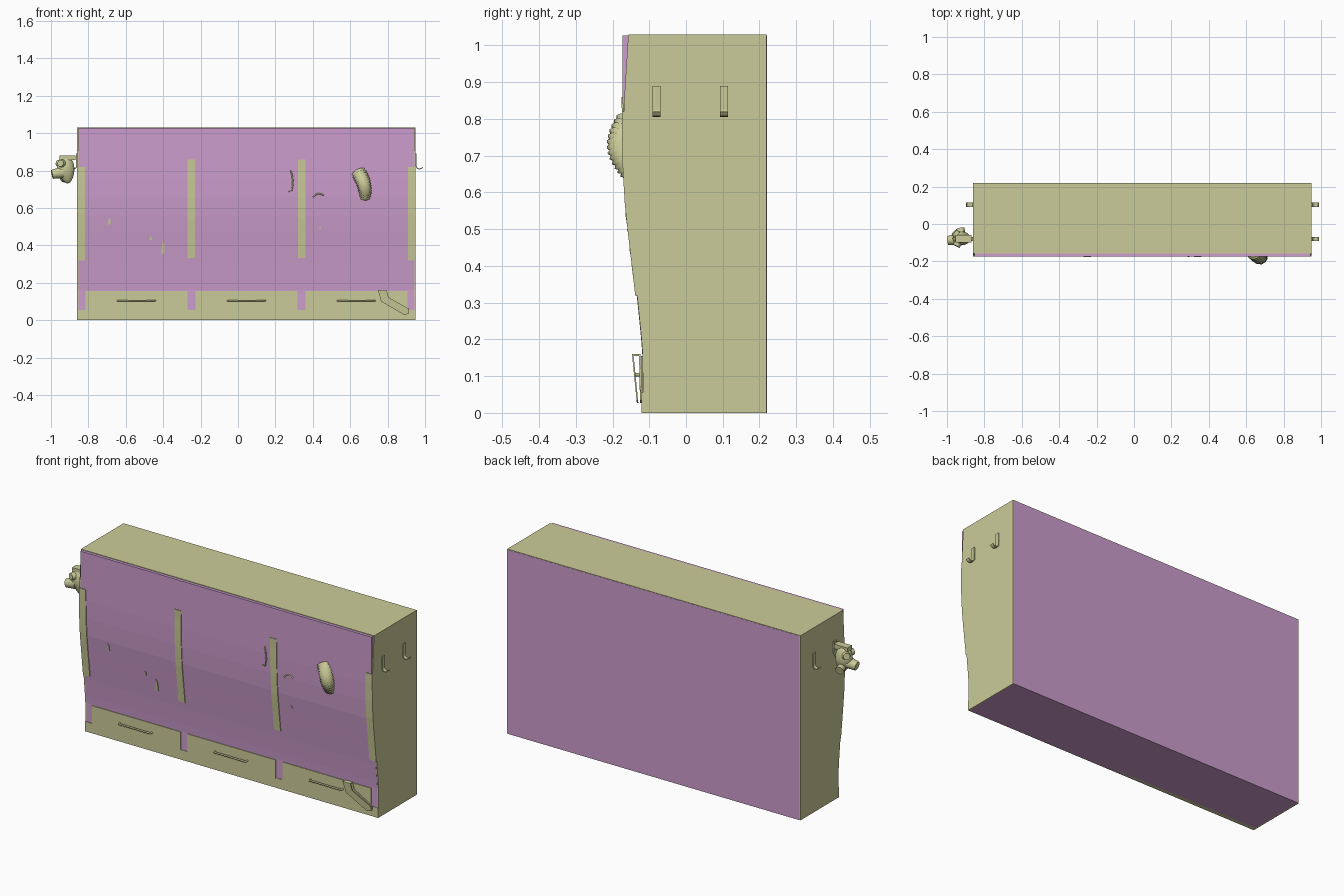
import bpy, bmesh, math
from mathutils import Vector, Matrix

if "Cube" in bpy.data.objects:
    bpy.data.objects.remove(bpy.data.objects["Cube"])

def material(name, rgb):
    m = bpy.data.materials.new(name)
    m.diffuse_color = (*rgb, 1)
    m.use_nodes = True
    m.node_tree.nodes["Principled BSDF"].inputs["Base Color"].default_value = m.diffuse_color
    return m

OLIVE = material("pale olive", (0.60, 0.60, 0.32))
PINK = material("dusty pink", (0.61, 0.34, 0.61))

def finish(name, bm, mat, smooth=False):
    bmesh.ops.recalc_face_normals(bm, faces=bm.faces)
    me = bpy.data.meshes.new(name)
    bm.to_mesh(me)
    bm.free()
    me.materials.append(mat)
    ob = bpy.data.objects.new(name, me)
    bpy.context.collection.objects.link(ob)
    if smooth:
        bpy.ops.object.select_all(action='DESELECT')
        ob.select_set(True)
        bpy.context.view_layer.objects.active = ob
        bpy.ops.object.shade_smooth_by_angle(angle=math.radians(35))
    return ob

def prism(name, pts, direction, mat, smooth=False):
    """Extrude a closed 3D outline along a direction."""
    bm = bmesh.new()
    f = bm.faces.new([bm.verts.new(p) for p in pts])
    r = bmesh.ops.extrude_face_region(bm, geom=[f])
    bmesh.ops.translate(bm, verts=[v for v in r['geom'] if isinstance(v, bmesh.types.BMVert)],
                        vec=Vector(direction))
    return finish(name, bm, mat, smooth)

def along_x(name, yz, x0, x1, mat, smooth=False):
    return prism(name, [(x0, y, z) for y, z in yz], (x1 - x0, 0, 0), mat, smooth)

def box(name, x, y, z, mat):
    return along_x(name, [(y[0], z[0]), (y[1], z[0]), (y[1], z[1]), (y[0], z[1])], x[0], x[1], mat)

def tube(name, pts, r, mat, radii=None, sides=3):
    """Round tube along a list of points, optional radius per point."""
    cu = bpy.data.curves.new(name, 'CURVE')
    cu.dimensions = '3D'
    cu.bevel_depth = r
    cu.bevel_resolution = sides
    cu.use_fill_caps = True
    sp = cu.splines.new('POLY')
    sp.points.add(len(pts) - 1)
    for i, p in enumerate(pts):
        sp.points[i].co = (*p, 1)
        sp.points[i].radius = radii[i] if radii else 1
    cu.materials.append(mat)
    ob = bpy.data.objects.new(name, cu)
    bpy.context.collection.objects.link(ob)
    return ob

# Front curve of the cabinet, as (y, z) from bottom to top
FRONT = [(-0.118, 0), (-0.119, 0.16), (-0.122, 0.2), (-0.132, 0.3), (-0.141, 0.38), (-0.153, 0.48),
         (-0.162, 0.56), (-0.168, 0.66), (-0.170, 0.76), (-0.170, 0.84)]

def front_y(z):
    for (y0, z0), (y1, z1) in zip(FRONT, FRONT[1:]):
        if z <= z1:
            return y0 + (y1 - y0) * (z - z0) / (z1 - z0)
    return -0.172

# Main body with the overhanging hood at the top
along_x("cabinet_body", FRONT + [(-0.173, 0.84), (-0.173, 1.027), (0.22, 1.027), (0.22, 0)],
        -0.852, 0.944, PINK)
box("top_panel", (-0.86, 0.95), (-0.157, 0.219), (1.02, 1.03), OLIVE)

# Side panels
side = [(y + 0.001, z) for y, z in FRONT] + [(-0.157, 1.03), (0.219, 1.03), (0.219, 0)]
for nm, a, b in (("left_side", -0.86, -0.851), ("right_side", 0.943, 0.95)):
    along_x(nm, side, a, b, OLIVE)

# Door posts following the curved front
def post(name, x0, x1, z0, z1):
    zs = [z0 + (z1 - z0) * i / 10 for i in range(11)]
    outer = [(front_y(z) - 0.004, z) for z in zs]
    inner = [(front_y(z) + 0.01, z) for z in reversed(zs)]
    along_x(name, outer + inner, x0, x1, OLIVE)

post("left_edge_post", -0.86, -0.818, 0.32, 0.82)
post("right_edge_post", 0.908, 0.95, 0.32, 0.82)
post("left_divider", -0.27, -0.23, 0.333, 0.86)
post("right_divider", 0.32, 0.36, 0.333, 0.86)

# Base strip, drawers and handles
box("base_strip", (-0.86, 0.95), (-0.121, -0.1), (0, 0.055), OLIVE)
for i in range(3):
    c = -0.543 + 0.588 * i
    box(f"drawer_{i+1}", (c - 0.273, c + 0.273), (-0.123, -0.1), (0.05, 0.155), OLIVE)
    tube(f"drawer_handle_{i+1}", [(c - 0.1, -0.12, 0.104), (c - 0.095, -0.136, 0.104),
         (c + 0.095, -0.136, 0.104), (c + 0.1, -0.12, 0.104)], 0.005, OLIVE)

# J-shaped coat hooks on both sides
for s, x in ((-1, -0.86), (1, 0.95)):
    for j, y in enumerate((-0.08, 0.103)):
        arc = [math.pi * (1 + k / 8) for k in range(8)]
        path = [(0.004, 0.89)] + [(0.0245 + 0.0205 * math.cos(a), 0.826 + 0.0205 * math.sin(a)) for a in arc]
        inner = [(0.009, 0.89)] + [(0.0245 + 0.0155 * math.cos(a), 0.826 + 0.0155 * math.sin(a)) for a in arc]
        outline = path + inner[::-1]
        prism(f"hook_{'left' if s < 0 else 'right'}_{j+1}",
              [(x + s * (a - 0.004), y - 0.011, z) for a, z in outline], (0, 0.022, 0), OLIVE)

# Ribbed hose bulging through the front
pts, radii = [], []
n = 27
for i in range(n):
    t = i / (n - 1)
    pts.append((0.645 + 0.035 * t + 0.012 * math.sin(math.pi * t),
                -0.148 - 0.029 * math.sin(math.pi * t), 0.79 - 0.135 * t))
    radii.append((1.0 if i % 2 else 0.8) * (1.0 - 0.28 * t))
tube("ribbed_hose", pts, 0.046, OLIVE, radii, 4)

# Breathing mask hung on the left hook
bm = bmesh.new()
bmesh.ops.create_icosphere(bm, subdivisions=3, radius=1)
for v in bm.verts:
    x, y, z = v.co
    w = 1 - 0.3 * max(0, -z)
    v.co = (-0.922 + 0.048 * x * w + 0.012 * max(0, -z), -0.077 + 0.037 * y * w, 0.805 + 0.075 * z)
finish("mask_face", bm, OLIVE, True)

def can(name, c, axis, r1, r2, h):
    bm = bmesh.new()
    bmesh.ops.create_cone(bm, cap_ends=True, segments=16, radius1=r1, radius2=r2, depth=h)
    rot = Vector((0, 0, 1)).rotation_difference(Vector(axis)).to_matrix().to_4x4()
    bmesh.ops.transform(bm, verts=bm.verts, matrix=Matrix.Translation(c) @ rot)
    finish(name, bm, OLIVE, True)

can("mask_snout", (-0.965, -0.085, 0.785), (-1, -0.1, -0.2), 0.032, 0.024, 0.06)
can("mask_filter", (-0.925, -0.045, 0.765), (-0.2, 1, -0.3), 0.02, 0.024, 0.04)
can("mask_eye_front", (-0.945, -0.11, 0.838), (-0.5, -1, 0.1), 0.022, 0.018, 0.02)
can("mask_eye_back", (-0.955, -0.05, 0.838), (-0.8, 0.8, 0.2), 0.022, 0.018, 0.02)
box("mask_strap_top", (-0.955, -0.87), (-0.1, -0.06), (0.855, 0.88), OLIVE)

# Bent strap hanging over the right drawer: two plies of a loop
strap = [(0.748, 0.16), (0.795, 0.16), (0.805, 0.122), (0.915, 0.06), (0.915, 0.035),
         (0.89, 0.027), (0.765, 0.1)]
for nm, y0, k in (("strap_front", -0.133, 0.1), ("strap_back", -0.125, 0.02)):
    prism(nm, [(x, y0 - k * (z - 0.02), z) for x, z in strap], (0, 0.004, 0), OLIVE)
box("strap_fold", (0.75, 0.795), (-0.147, -0.126), (0.155, 0.16), OLIVE)

# Small bits of hanging clothing and gear poking through the front
for i, (x, z, w, h) in enumerate(((-0.69, 0.53, 0.009, 0.02), (-0.467, 0.44, 0.006, 0.012),
                                  (-0.402, 0.39, 0.01, 0.034), (0.438, 0.497, 0.006, 0.006))):
    y = front_y(z)
    prism(f"gear_tip_{i+1}", [(x - w, front_y(z - h) - 0.004, z - h), (x + w, front_y(z - h) - 0.004, z - h),
          (x + w * 0.8, y - 0.006, z + h * 0.4), (x, front_y(z + h) - 0.003, z + h)], (0, 0.012, 0), OLIVE)
tube("hanging_cord", [(0.27, -0.169, 0.69), (0.287, -0.171, 0.69), (0.294, -0.172, 0.73),
     (0.29, -0.172, 0.77), (0.283, -0.17, 0.80)], 0.004, OLIVE)
tube("loop_handle", [(0.40, -0.166, 0.655), (0.415, -0.169, 0.672), (0.435, -0.17, 0.677),
     (0.458, -0.168, 0.668)], 0.004, OLIVE)
